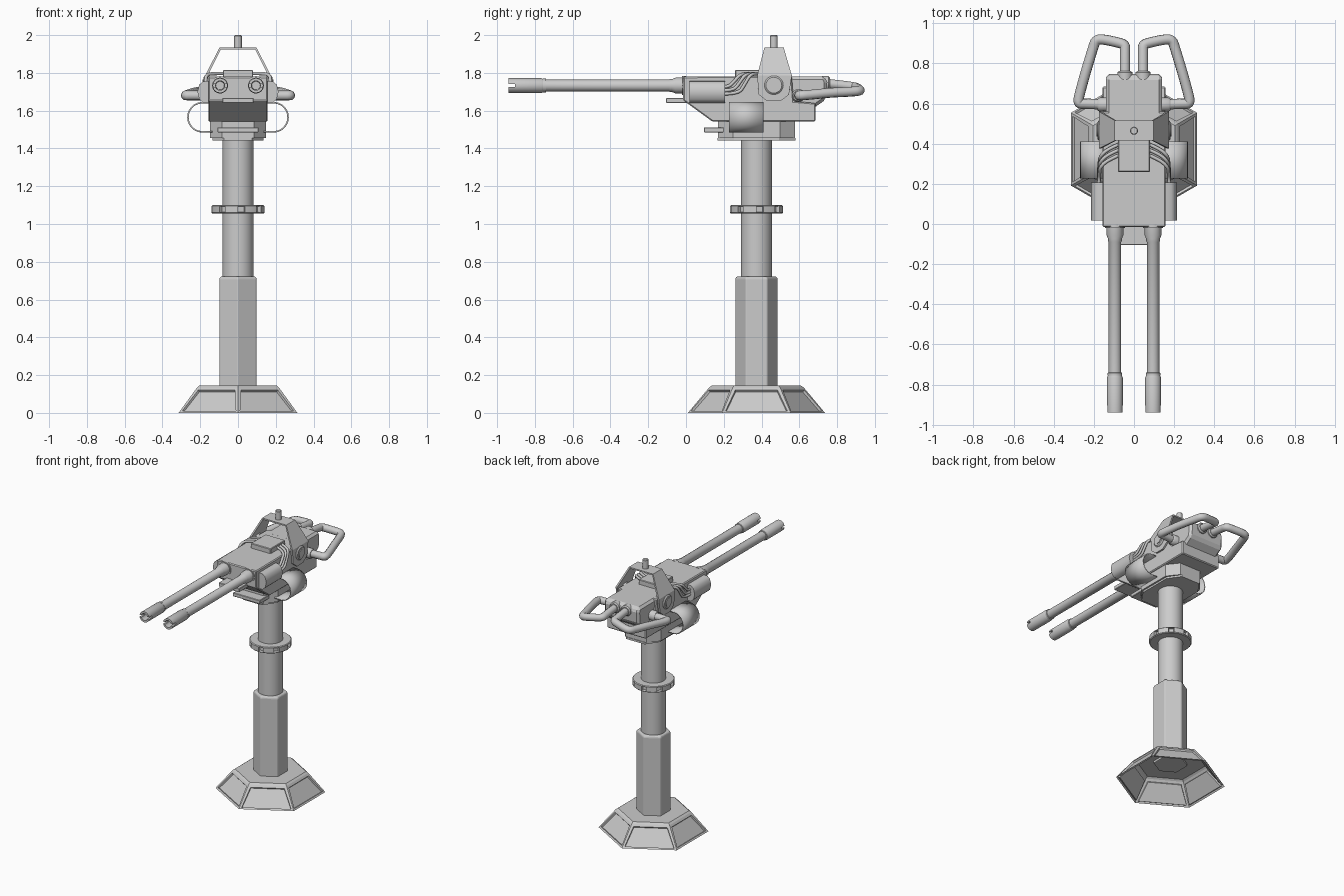
import bpy, bmesh, math
from mathutils import Vector

if "Cube" in bpy.data.objects:
    bpy.data.objects.remove(bpy.data.objects["Cube"])

CY = 0.373  # pedestal axis, y


def finish(name, bm, smooth=None, normals=True):
    if normals:
        bmesh.ops.recalc_face_normals(bm, faces=bm.faces)
    me = bpy.data.meshes.new(name)
    bm.to_mesh(me)
    bm.free()
    ob = bpy.data.objects.new(name, me)
    bpy.context.collection.objects.link(ob)
    if smooth:
        bpy.ops.object.select_all(action='DESELECT')
        ob.select_set(True)
        bpy.context.view_layer.objects.active = ob
        bpy.ops.object.shade_smooth_by_angle(angle=math.radians(smooth))
    return ob


def place(axis, a, b, t):
    return Vector({'X': (t, a, b), 'Y': (a, t, b), 'Z': (a, b, t)}[axis])


def lathe(name, profile, axis, origin, n=24, smooth=35, inset=None):
    """Revolve (radius, distance) pairs about an axis through origin."""
    bm = bmesh.new()
    rings = []
    for r, t in profile:
        rings.append([bm.verts.new(Vector(origin) + place(
            axis, r * math.cos(math.pi / 2 + math.tau * i / n),
            r * math.sin(math.pi / 2 + math.tau * i / n), t)) for i in range(n)])
    bands = []
    for a, b in zip(rings, rings[1:]):
        bands.append([bm.faces.new((a[i], a[(i + 1) % n], b[(i + 1) % n], b[i]))
                      for i in range(n)])
    bmesh.ops.recalc_face_normals(bm, faces=bm.faces)
    if inset:  # band, step, border, depth
        band, step, border, depth = inset
        fs = bands[band][::step]
        if border:
            bmesh.ops.inset_individual(bm, faces=fs, thickness=border)
        bmesh.ops.inset_individual(bm, faces=fs, thickness=0.004, depth=-depth)
    bmesh.ops.remove_doubles(bm, verts=bm.verts, dist=1e-5)
    return finish(name, bm, smooth, normals=not inset)


def prism(name, pts, axis, lo, hi, bevel=0, smooth=None):
    """Extrude a 2D outline along an axis."""
    bm = bmesh.new()
    A = [bm.verts.new(place(axis, p, q, lo)) for p, q in pts]
    B = [bm.verts.new(place(axis, p, q, hi)) for p, q in pts]
    bm.faces.new(A)
    bm.faces.new(B[::-1])
    n = len(pts)
    for i in range(n):
        bm.faces.new((A[i], A[(i + 1) % n], B[(i + 1) % n], B[i]))
    ob = finish(name, bm, smooth)
    if bevel:
        m = ob.modifiers.new('bevel', 'BEVEL')
        m.width, m.segments = bevel, 1
    return ob


def box(name, x, y, z, bevel=0):
    return prism(name, [(x[0], y[0]), (x[1], y[0]), (x[1], y[1]), (x[0], y[1])],
                 'Z', z[0], z[1], bevel)


def strip(name, rows, thick, smooth=None):
    """Bent sheet from rows of (x, z, y0, y1)."""
    bm = bmesh.new()
    vs = [(bm.verts.new((x, a, z)), bm.verts.new((x, b, z))) for x, z, a, b in rows]
    for p, q in zip(vs, vs[1:]):
        bm.faces.new((p[0], q[0], q[1], p[1]))
    ob = finish(name, bm, smooth)
    m = ob.modifiers.new('thickness', 'SOLIDIFY')
    m.thickness, m.offset = thick, 0
    return ob


def tube(name, pts, r):
    cu = bpy.data.curves.new(name, 'CURVE')
    cu.dimensions = '3D'
    sp = cu.splines.new('NURBS')
    sp.points.add(len(pts) - 1)
    for p, c in zip(sp.points, pts):
        p.co = (*c, 1)
    sp.order_u, sp.use_endpoint_u, sp.resolution_u = 3, True, 5
    cu.bevel_depth, cu.bevel_resolution, cu.use_fill_caps = r, 3, True
    ob = bpy.data.objects.new(name, cu)
    bpy.context.collection.objects.link(ob)


# pedestal: open hexagonal foot with recessed panels, hex sleeve, round post
C = (0, CY, 0)
lathe('base_foot', [(0.363, 0), (0.25, 0.135), (0.235, 0.145), (0.09, 0.145)],
      'Z', C, 6, None, inset=(0, 1, 0.022, 0.012))
sleeve = lathe('lower_column', [(0, 0.13), (0.114, 0.13), (0.114, 0.712), (0.106, 0.722),
                                (0, 0.722)], 'Z', C, 6, None)
bv = sleeve.modifiers.new('bevel', 'BEVEL')
bv.width, bv.segments = 0.008, 2
lathe('upper_column', [(0, 0.7), (0.082, 0.7), (0.082, 1.46), (0, 1.46)], 'Z', C, 32)
lathe('column_collar', [(0.08, 1.055), (0.135, 1.055), (0.14, 1.06), (0.14, 1.095),
                        (0.135, 1.1), (0.08, 1.1)], 'Z', C, 24, 20, inset=(2, 3, 0, 0.02))

# swivel: octagonal turntable
def octagon(x, y, cx, cy):
    return [(sx * a, CY + sy * b) for sx, sy, flip in
            ((1, 1, 0), (-1, 1, 1), (-1, -1, 0), (1, -1, 1))
            for a, b in ([(x, cy), (cx, y)][::-1] if flip else [(x, cy), (cx, y)])]

prism('swivel_flange', octagon(0.135, 0.207, 0.075, 0.12), 'Z', 1.442, 1.456)
prism('swivel_body', octagon(0.147, 0.203, 0.085, 0.125), 'Z', 1.455, 1.55)
box('swivel_step', (-0.108, 0.108), (0.095, 0.25), (1.485, 1.512), 0.003)

# receiver housing
prism('receiver', [(-0.015, 1.78), (-0.015, 1.655), (0.14, 1.542), (0.685, 1.542),
                   (0.685, 1.64), (0.57, 1.65), (0.56, 1.782)], 'X', -0.157, 0.157, 0.006)
prism('receiver_rear', [(0.5, 1.782), (0.5, 1.60), (0.685, 1.62), (0.742, 1.66),
                        (0.748, 1.75), (0.735, 1.782)], 'X', -0.14, 0.14, 0.016)
box('front_step', (-0.083, 0.083), (-0.105, 0.05), (1.64, 1.668), 0.003)
box('top_cover', (-0.08, 0.08), (0.26, 0.43), (1.77, 1.816), 0.004)

# sight yoke straddling the receiver, with post
half = [(0.168, 1.65, 0.43, 0.50), (0.168, 1.685, 0.385, 0.545),
        (0.168, 1.785, 0.377, 0.56), (0.094, 1.93, 0.415, 0.517)]
strip('sight_yoke', half + [(-x, z, a, b) for x, z, a, b in half[::-1]], 0.012)
lathe('sight_post', [(0, 1.925), (0.02, 1.925), (0.02, 1.995), (0.016, 2.0), (0, 2.0)],
      'Z', (0, 0.465, 0), 16)

for s, side in ((-1, 'left'), (1, 'right')):
    # barrel with stepped root and slotted muzzle
    bx = s * 0.095
    lathe(side + '_barrel', [(0, 0.02), (0.042, 0.02), (0.042, -0.055), (0.034, -0.075),
                             (0.034, -0.085), (0.031, -0.09), (0.031, -0.74),
                             (0.036, -0.742), (0.036, -0.756), (0, -0.756)],
          'Y', (bx, 0, 1.733), 24)
    muzzle = lathe(side + '_muzzle', [(0, -0.75), (0.032, -0.75), (0.039, -0.765),
                                      (0.039, -0.94), (0.025, -0.94), (0.022, -0.86),
                                      (0, -0.86)], 'Y', (bx, 0, 1.733), 24)
    cutter = box(side + '_muzzle_cutter', (bx - 0.06, bx + 0.06), (-0.96, -0.905),
                 (1.726, 1.74))
    cutter.hide_render = True
    cutter.display_type = 'WIRE'
    m = muzzle.modifiers.new('slot', 'BOOLEAN')
    m.operation, m.object = 'DIFFERENCE', cutter
    lathe(side + '_barrel_socket', [(0, 0), (0.05, 0), (0.05, -0.02), (0, -0.02)],
          'Y', (bx, 0, 1.733), 20)

    # side pod with rounded outer face
    prism(side + '_side_pod', [(s * x, z) for x, z in (
        (0.14, 1.757), (0.185, 1.755), (0.205, 1.738), (0.215, 1.70),
        (0.205, 1.66), (0.185, 1.642), (0.14, 1.64))], 'Y', 0.018, 0.207, 0, 40)

    # open curved shell
    arc = [(s * (0.19 + 0.075 * math.sin(a)), 1.565 + 0.077 * math.cos(a))
           for a in [math.pi * i / 12 for i in range(13)]]
    arc = [(s * 0.135, 1.642)] + arc + [(s * 0.135, 1.488)]
    strip(side + '_curved_shell', [(x, z, 0.227, 0.41) for x, z in arc], 0.008, 40)

    # hoses from pod to top cover
    for k in range(3):
        d, h = k * 0.027, k * -0.018
        tube(f'{side}_hose_{k + 1}', [
            (s * 0.175, 0.19, 1.725 + h), (s * 0.175, 0.225 + d, 1.725 + h),
            (s * 0.172, 0.255 + d, 1.755 + h / 2), (s * 0.168, 0.285 + d, 1.79),
            (s * 0.13, 0.32 + d, 1.797), (s * 0.07, 0.345 + d, 1.797)], 0.009)

    # pivot bolt
    lathe(side + '_pivot_bolt', [(0, 0.15 * s), (0.05, 0.15 * s), (0.05, 0.176 * s),
                                 (0.042, 0.183 * s), (0.03, 0.183 * s),
                                 (0.03, 0.188 * s), (0, 0.188 * s)],
          'X', (0, 0.465, 1.735), 20)

    # looped rear handle and its sockets
    tube(side + '_handle', [(s * x, y, z) for x, y, z in (
        (0.045, 0.73, 1.745), (0.045, 0.80, 1.738), (0.045, 0.86, 1.73),
        (0.045, 0.895, 1.725), (0.09, 0.907, 1.718), (0.15, 0.92, 1.71),
        (0.19, 0.92, 1.705), (0.205, 0.875, 1.70), (0.24, 0.76, 1.695),
        (0.265, 0.67, 1.685), (0.282, 0.60, 1.68), (0.245, 0.60, 1.68),
        (0.13, 0.595, 1.68))], 0.026)
    lathe(side + '_handle_rear_socket', [(0, 0.72), (0.038, 0.72), (0.038, 0.755),
                                         (0.03, 0.762), (0, 0.762)],
          'Y', (s * 0.045, 0, 1.745), 20)
    lathe(side + '_handle_side_socket', [(0, s * 0.12), (0.035, s * 0.12),
                                         (0.035, s * 0.172), (0.028, s * 0.182),
                                         (0, s * 0.182)],
          'X', (0, 0.595, 1.68), 20)
